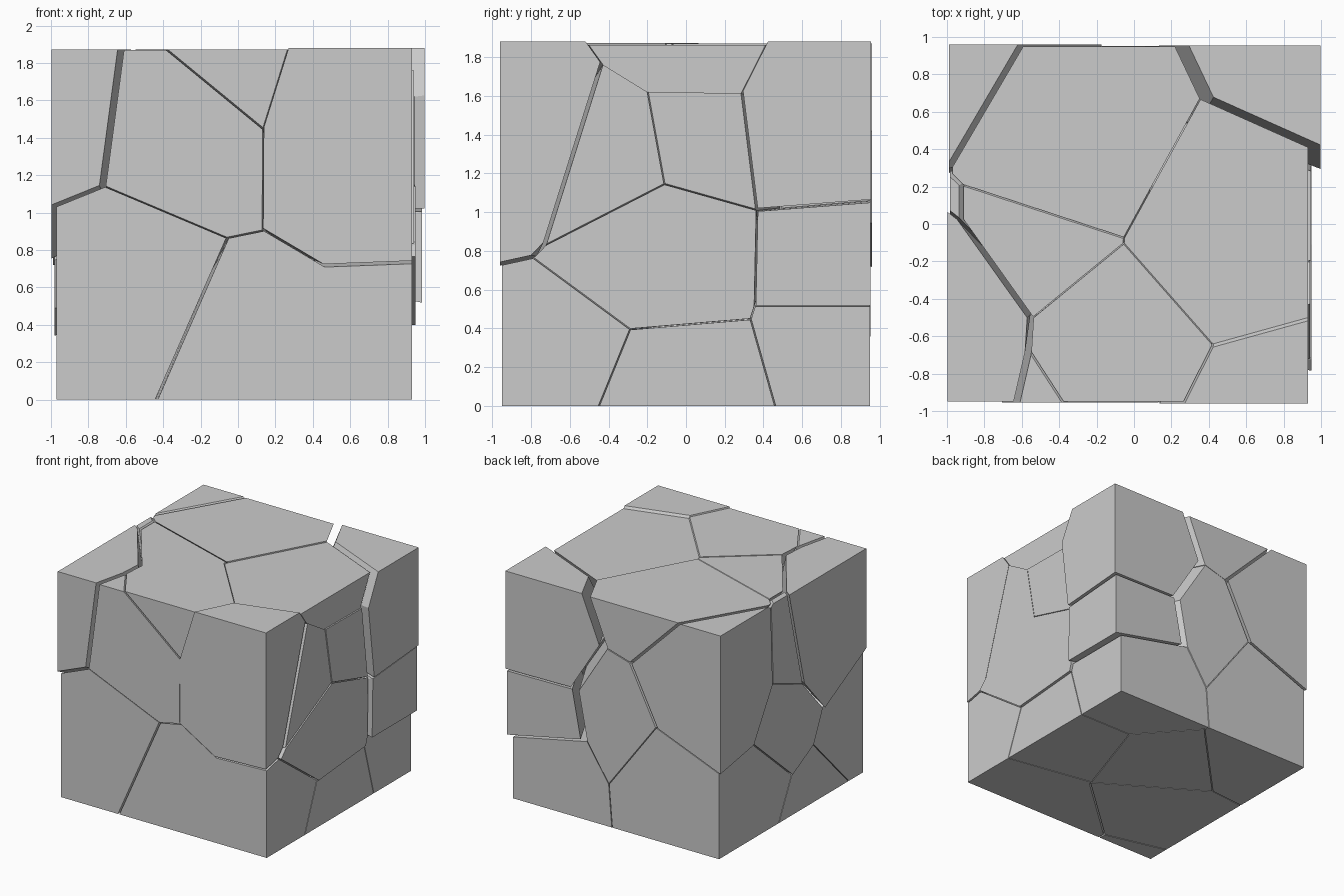
import bpy, bmesh
from mathutils import Vector

if "Cube" in bpy.data.objects:
    bpy.data.objects.remove(bpy.data.objects["Cube"])

# Block that is shattered into Voronoi fragments
LO, HI = Vector((-0.97, -0.95, 0.0)), Vector((0.93, 0.95, 1.87))
GAP = 0.003

# Approximate centre of each fragment
seeds = {k: Vector(v) for k, v in dict(
    A=(-.7, .72, 1.35), B=(-.25, .45, 1.6), C=(.7, .75, 1.5), D=(.45, .1, 1.75),
    E=(.6, -.75, 1.3), F=(0, -.6, 1.7), G=(-.8, -.6, 1.4), H=(-.5, -.1, 1.7),
    I=(-.65, -.75, .6), J=(0, -.7, .4), K=(.75, -.75, .35), L=(.7, -.35, 1.35),
    M=(.75, .1, 1.4), N=(.75, -.1, .8), O=(.7, .7, .77), P=(.65, 0, .25),
    Q=(.55, .75, .25), R=(.1, .7, 1.05), S=(0, .2, .25), T=(-.5, .7, .4),
    U=(-.6, -.3, .2), V=(-.85, .1, 1.5), X=(-.3, -.75, 1.2), Y=(-.75, .1, .75)).items()}

# Crack junctions on each face: touching fragments and 2D position
top = [("AB", -.6, .95), ("AB", -.97, .36), ("BV", -.97, .28), ("BHV", -.88, .18),
       ("GHV", -.96, .08), ("BDH", -.06, -.06), ("DFH", -.06, -.12), ("BCD", .38, .63),
       ("BC", .22, .95), ("CD", .93, .45), ("DEF", .43, -.62), ("DE", .93, -.51),
       ("EF", .3, -.95), ("FGH", -.53, -.5)]
front = [("FGX", -.6, 1.85), ("FX", -.2, 1.87), ("EFX", .11, 1.48), ("EJX", .14, .92),
         ("IJX", -.03, .86), ("GIX", -.72, 1.14), ("GI", -.97, 1.03), ("EJK", .46, .72),
         ("EK", .93, .72), ("JK", .45, 0), ("IJ", -.45, 0)]
right = [("DEL", -.43, 1.76), ("DLM", -.2, 1.63), ("CDM", .28, 1.62), ("LMN", -.11, 1.15),
         ("ELN", -.73, .83), ("EKN", -.79, .75), ("KNP", -.29, .4), ("KP", -.47, 0),
         ("NPQ", .33, .46), ("NOQ", .37, .53), ("CMNO", .36, 1.0), ("PQ", .5, 0),
         ("CO", .95, 1.05), ("OQ", .95, .48)]
back = [("BCR", .03, 1.46), ("ABR", -.15, 1.44), ("ART", -.39, .95), ("COR", .3, 1.13),
        ("OQR", .28, .69), ("QRT", .1, .41), ("QT", .06, 0), ("AT", -.97, .72)]
left = [("AVY", .255, 1.2), ("GVY", -.15, 1.06), ("ATY", .505, .8), ("GIY", -.37, .73),
        ("IUY", -.32, .5), ("TUY", -.05, .34), ("TU", .09, 0), ("IU", -.7, 0)]
bottom = [("PQS", .44, .43), ("QST", .03, .87), ("ST", -.42, .55), ("STU", -.6, .24),
          ("JKP", .17, -.36), ("JPS", .16, -.33), ("JSU", .1, -.33), ("IJU", -.45, -.89)]

junctions = []
for face, axis, level in ((top, 2, HI.z), (bottom, 2, 0), (front, 1, LO.y),
                          (back, 1, HI.y), (left, 0, LO.x), (right, 0, HI.x)):
    for cells, a, b in face:
        p = [a, b]
        p.insert(axis, level)
        junctions.append((cells, Vector(p)))


def relax(rate):
    """Nudge the centres until each junction is equally far from its fragments."""
    for cells, p in junctions:
        dist = {k: max((p - s).length, 1e-4) for k, s in seeds.items()}
        r = sum(dist[k] for k in cells) / len(cells)
        for k, s in seeds.items():
            if k in cells or dist[k] < r * 1.02:
                target = r if k in cells else r * 1.02
                s += (p - s) * ((dist[k] - target) / dist[k] * rate)
    for s in seeds.values():
        for i in range(3):
            s[i] = min(max(s[i], LO[i] + .02), HI[i] - .02)


for step in range(500):
    relax(0.4 if step < 350 else 0.12)

# Small drift of the loosened fragments
drift = dict(A=(-.02, .01, 0), C=(.068, .005, .01), O=(.055, .003, 0), G=(-.028, 0, .003),
             V=(-.015, 0, 0), Y=(-.01, 0, 0), D=(0, 0, -.008), N=(.018, 0, 0),
             L=(.012, 0, 0), M=(.015, 0, 0), E=(0, -.01, .01), F=(0, 0, .003),
             X=(0, -.004, 0), J=(.008, 0, 0), R=(0, .003, 0))


def make_fragment(key):
    """Cut the block down to the cell around one centre."""
    s = seeds[key]
    bm = bmesh.new()
    bmesh.ops.create_cube(bm, size=1)
    for v in bm.verts:
        v.co = Vector([(LO[i] + HI[i]) / 2 + v.co[i] * (HI[i] - LO[i]) for i in range(3)])
    for other, t in seeds.items():
        n = t - s
        if other == key or n.length < 1e-4:
            continue
        n.normalize()
        cut = bmesh.ops.bisect_plane(bm, geom=bm.verts[:] + bm.edges[:] + bm.faces[:], dist=1e-5,
                                     plane_co=(s + t) / 2 - n * GAP, plane_no=n, clear_outer=True)
        rim = [e for e in cut["geom_cut"] if isinstance(e, bmesh.types.BMEdge)
               and e.is_valid and e.is_boundary]
        if len(rim) > 2:
            bmesh.ops.edgeloop_fill(bm, edges=rim)
    bmesh.ops.recalc_face_normals(bm, faces=bm.faces[:])
    if bm.faces:
        mesh = bpy.data.meshes.new("fragment_" + key.lower())
        bm.to_mesh(mesh)
        obj = bpy.data.objects.new(mesh.name, mesh)
        obj.location = drift.get(key, (0, 0, 0))
        bpy.context.collection.objects.link(obj)
    bm.free()


for key in seeds:
    make_fragment(key)
